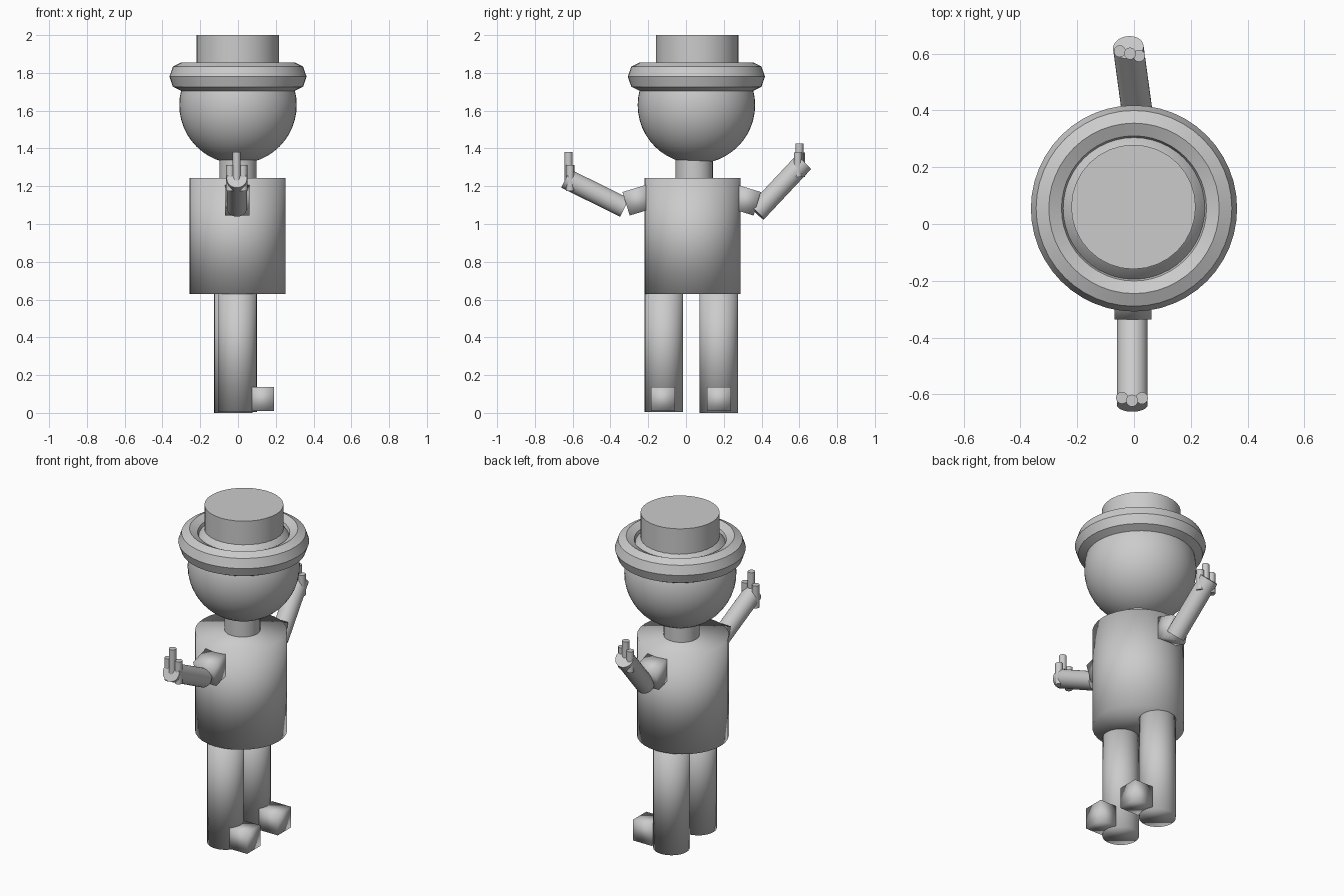
import bpy
from math import radians
from mathutils import Vector

if "Cube" in bpy.data.objects:
    bpy.data.objects.remove(bpy.data.objects["Cube"])


def finish(name, full_smooth=False):
    obj = bpy.context.object
    obj.name = name
    if full_smooth:
        bpy.ops.object.shade_smooth()
    else:
        bpy.ops.object.shade_smooth_by_angle(angle=radians(30))
    return obj


def rod(name, start, end, radius, sides=32, full_smooth=False):
    a, b = Vector(start), Vector(end)
    axis = b - a
    bpy.ops.mesh.primitive_cylinder_add(
        vertices=sides, radius=radius, depth=axis.length, location=(a + b) / 2,
        rotation=axis.to_track_quat('Z', 'Y').to_euler())
    return finish(name, full_smooth)


def block(name, centre, size, tilt=0):
    bpy.ops.mesh.primitive_cube_add(size=size, location=centre,
                                    rotation=(radians(tilt), 0, 0))
    return finish(name, True)


# Torso and neck
rod("torso", (-0.003, 0.034, 0.63), (-0.003, 0.034, 1.243), 0.255, full_smooth=True)
rod("neck", (0, 0.043, 1.2), (0, 0.043, 1.4), 0.099)

# Head
bpy.ops.mesh.primitive_uv_sphere_add(segments=48, ring_count=24, radius=0.311,
                                     location=(0, 0.055, 1.63))
finish("head", True)

# Hat: octagonal-section ring brim and plain crown
bpy.ops.mesh.primitive_torus_add(major_segments=48, minor_segments=8,
                                 major_radius=0.3, minor_radius=0.063,
                                 location=(0, 0.055, 1.78))
bpy.context.object.scale.z = 1.2
bpy.ops.object.transform_apply(location=False, rotation=False, scale=True)
finish("hat_brim")
rod("hat_crown", (-0.002, 0.06, 1.8), (-0.002, 0.06, 2.0), 0.219)

# Legs and block feet, toes towards +x
for side, x, y, foot_y, base in (("right", -0.002, -0.117, -0.122, 0.005),
                                 ("left", -0.024, 0.173, 0.174, 0.0)):
    rod(side + "_leg", (x, y, base), (x, y, 0.7), 0.102, full_smooth=True)
    block(side + "_foot", (0.128, foot_y, 0.074), 0.127)

# Shoulders, forearms and fingers
arms = {
    "right": dict(shoulder=(-0.003, -0.255, 1.126), tilt=17,
                  elbow=(-0.006, -0.325, 1.087), wrist=(-0.006, -0.637, 1.241),
                  fingers=((-0.042, -0.612, 1.175, 1.312),
                           (-0.007, -0.622, 1.22, 1.38),
                           (0.028, -0.613, 1.175, 1.312))),
    "left": dict(shoulder=(-0.003, 0.315, 1.126), tilt=-17,
                 elbow=(0.014, 0.373, 1.061), wrist=(-0.02, 0.622, 1.326),
                 fingers=((-0.05, 0.608, 1.25, 1.378),
                          (-0.014, 0.6, 1.27, 1.425),
                          (0.018, 0.592, 1.25, 1.378))),
}
for side, arm in arms.items():
    block(side + "_shoulder", arm["shoulder"], 0.13, arm["tilt"])
    rod(side + "_forearm", arm["elbow"], arm["wrist"], 0.054)
    for i, (x, y, low, high) in enumerate(arm["fingers"], 1):
        rod(f"{side}_finger_{i}", (x, y, low), (x, y, high), 0.021, 24)
